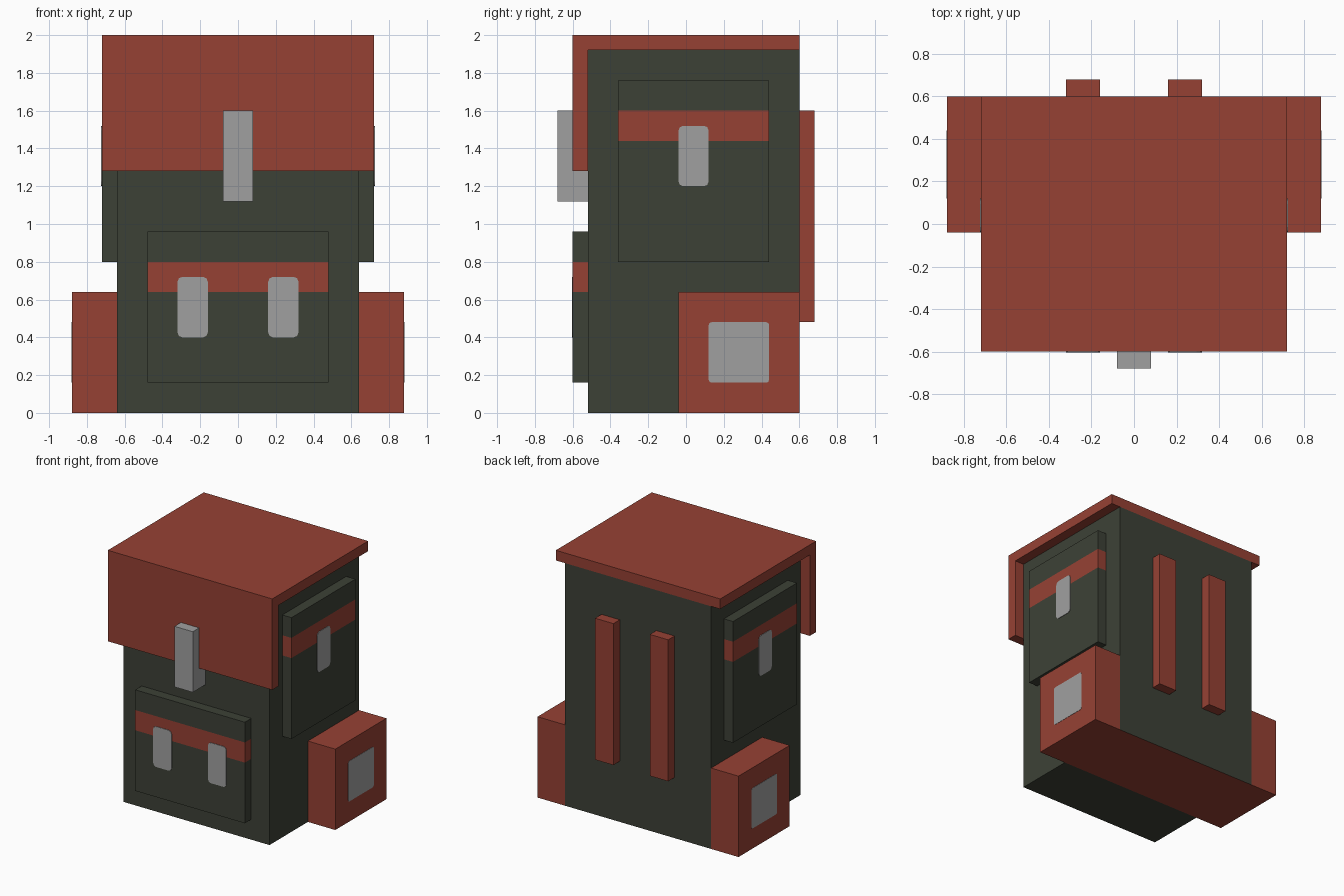
import bpy
import bmesh
from mathutils import Vector

if "Cube" in bpy.data.objects:
    bpy.data.objects.remove(bpy.data.objects["Cube"])


def material(name, rgb):
    m = bpy.data.materials.new(name)
    m.diffuse_color = (*rgb, 1.0)
    m.use_nodes = True
    m.node_tree.nodes["Principled BSDF"].inputs["Base Color"].default_value = m.diffuse_color
    return m


RED = material("brick_red", (0.305, 0.053, 0.034))
GREEN = material("dark_olive", (0.046, 0.053, 0.037))
GREY = material("buckle_grey", (0.352, 0.352, 0.352))


def box_mesh(lo, hi):
    bm = bmesh.new()
    bmesh.ops.create_cube(bm, size=1)
    for v in bm.verts:
        v.co = Vector([lo[i] + (v.co[i] + 0.5) * (hi[i] - lo[i]) for i in range(3)])
    return bm


def finish(bm, name, *mats):
    me = bpy.data.meshes.new(name)
    bm.normal_update()
    bm.to_mesh(me)
    bm.free()
    for m in mats:
        me.materials.append(m)
    ob = bpy.data.objects.new(name, me)
    bpy.context.collection.objects.link(ob)
    return ob


def cut(bm, co, normal):
    bmesh.ops.bisect_plane(bm, geom=bm.verts[:] + bm.edges[:] + bm.faces[:],
                           plane_co=co, plane_no=normal)


def mirror(ob):
    m = ob.modifiers.new("mirror", 'MIRROR')
    m.use_mirror_merge = False
    return ob


def box(name, lo, hi, mat):
    return finish(box_mesh(lo, hi), name, mat)


def striped_pocket(name, lo, hi, z0, z1):
    """Green pocket with a red band wrapped around it between z0 and z1."""
    bm = box_mesh(lo, hi)
    for z in (z0, z1):
        cut(bm, (0, 0, z), (0, 0, 1))
    for f in bm.faces:
        f.material_index = int(z0 < f.calc_center_median().z < z1 and abs(f.normal.z) < 0.5)
    return finish(bm, name, GREEN, RED)


def plate(name, lo, hi, axis, radius=0.025):
    """Thin grey plate whose corners are rounded around the given axis."""
    bm = box_mesh(lo, hi)
    edges = [e for e in bm.edges
             if abs(e.verts[0].co[axis] - e.verts[1].co[axis]) > 1e-5]
    bmesh.ops.bevel(bm, geom=edges, offset=radius, segments=2, profile=0.5, affect='EDGES')
    return finish(bm, name, GREY)


# Main bag, with the rear of its underside in red
bm = box_mesh((-0.64, -0.52, 0), (0.64, 0.6, 1.92))
cut(bm, (0, -0.04, 0), (0, 1, 0))
for f in bm.faces:
    c = f.calc_center_median()
    f.material_index = int(c.z < 0.001 and c.y > -0.04)
finish(bm, "bag_body", GREEN, RED)

# Lid: top slab and front flap
box("lid_top", (-0.72, -0.6, 1.92), (0.72, 0.6, 2.0), RED)
box("lid_flap", (-0.72, -0.6, 1.28), (0.72, -0.52, 1.92), RED)
box("lid_clasp", (-0.08, -0.68, 1.12), (0.08, -0.52, 1.6), GREY)

# Front pocket and its two buckles
striped_pocket("front_pocket", (-0.48, -0.6, 0.16), (0.48, -0.52, 0.96), 0.64, 0.8)
mirror(plate("front_buckles", (0.16, -0.604, 0.4), (0.32, -0.598, 0.72), 1))

# Upper side pockets
mirror(striped_pocket("side_pockets", (0.64, -0.36, 0.8), (0.72, 0.44, 1.76), 1.44, 1.6))
mirror(plate("side_buckles", (0.718, -0.04, 1.2), (0.724, 0.12, 1.52), 0))

# Lower side pouches
mirror(box("lower_pouches", (0.64, -0.04, 0), (0.88, 0.6, 0.64), RED))
mirror(plate("pouch_plates", (0.878, 0.12, 0.16), (0.882, 0.44, 0.48), 0, 0.015))

# Shoulder straps on the back
mirror(box("shoulder_straps", (0.16, 0.6, 0.48), (0.32, 0.68, 1.6), RED))
